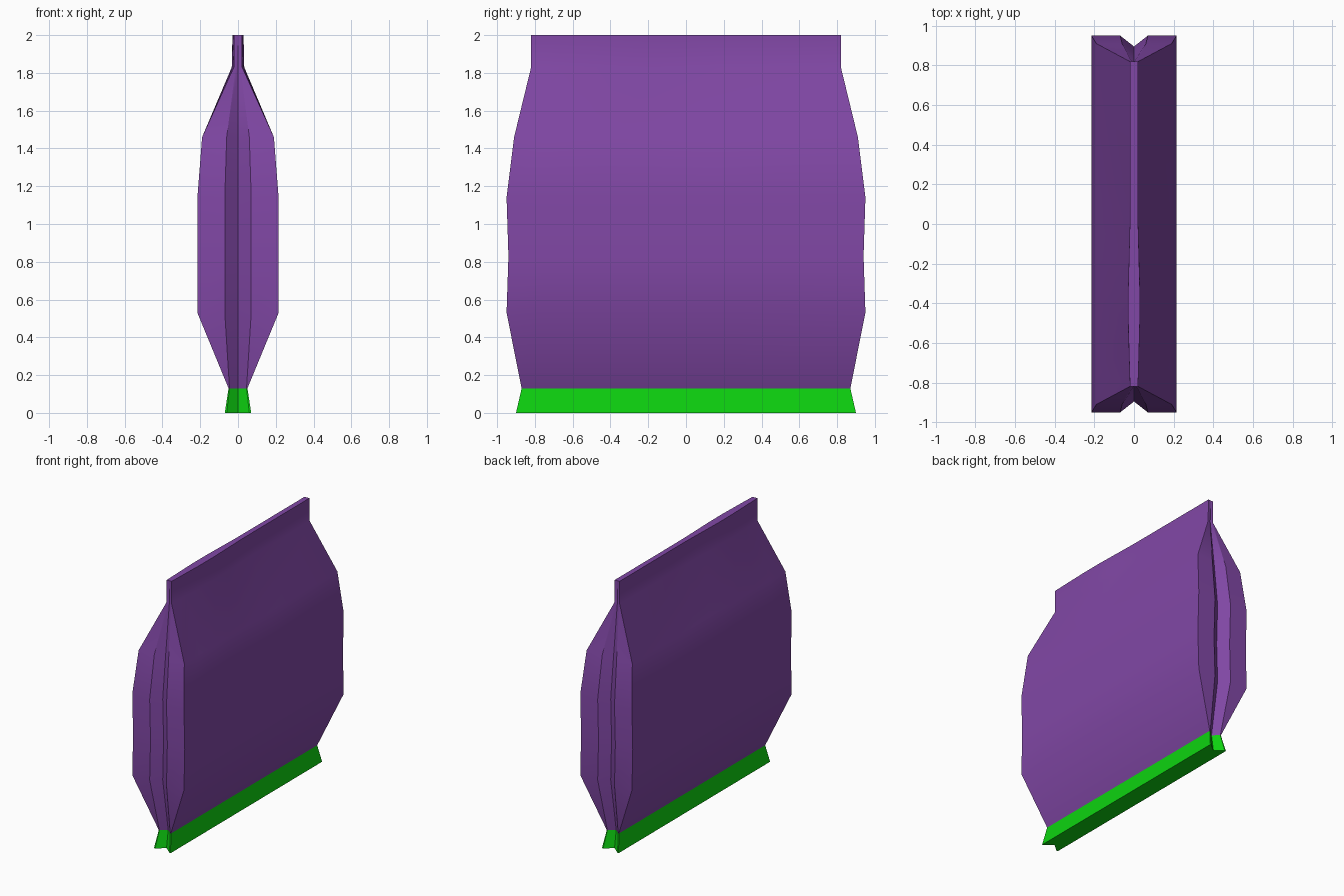
import bpy, bmesh, math

cube = bpy.data.objects.get("Cube")
if cube:
    bpy.data.objects.remove(cube, do_unlink=True)


def material(name, rgb):
    mat = bpy.data.materials.new(name)
    mat.use_nodes = True
    mat.diffuse_color = (*rgb, 1)
    mat.node_tree.nodes["Principled BSDF"].inputs["Base Color"].default_value = (*rgb, 1)
    return mat


# Positions along each long panel, as fractions of its half length
STEPS = [-1, -0.8, -0.6, -0.4, -0.2, 0, 0.2, 1]


def ring(z, thick, length, notch, depth, swell):
    """Outline of the bag at one height: two long panels, a folded notch at each end."""
    def half_thickness(t):
        bump = math.cos((t + 0.5) * math.pi / 1.2) ** 2 if -1 < t < 0.1 else 0
        return thick + swell * bump

    side = [(half_thickness(t), t * length) for t in STEPS]
    end = [(notch, length), (0, length - depth), (-notch, length)]
    half = side + end
    other = [(-half_thickness(t), t * length) for t in reversed(STEPS)]
    front = [(-x, -y) for x, y in end]
    return [(x, y, z) for x, y in half + other + front]


def loft(name, levels, mat):
    """Skin a stack of outlines and close both ends."""
    bm = bmesh.new()
    rings = [[bm.verts.new(p) for p in ring(*lv)] for lv in levels]
    count = len(rings[0])
    for low, high in zip(rings, rings[1:]):
        for i in range(count):
            j = (i + 1) % count
            bm.faces.new((low[i], low[j], high[j], high[i]))
    bm.faces.new(rings[0][::-1])
    bm.faces.new(rings[-1])
    bmesh.ops.recalc_face_normals(bm, faces=bm.faces)
    mesh = bpy.data.meshes.new(name)
    bm.to_mesh(mesh)
    bm.free()
    mesh.materials.append(mat)
    obj = bpy.data.objects.new(name, mesh)
    bpy.context.collection.objects.link(obj)
    bpy.ops.object.select_all(action="DESELECT")
    obj.select_set(True)
    bpy.context.view_layer.objects.active = obj
    bpy.ops.object.shade_smooth_by_angle(angle=math.radians(30))
    return obj


purple = material("purple", (0.22, 0.064, 0.38))
green = material("green", (0.004, 0.65, 0.005))

# Levels: height, half thickness, half length, notch half width, notch depth, swell
loft("bag_body", [
    (0.13, 0.05, 0.87, 0.045, 0.04, 0),
    (0.53, 0.215, 0.95, 0.07, 0.055, 0),
    (0.83, 0.215, 0.94, 0.07, 0.055, 0),
    (1.14, 0.215, 0.95, 0.07, 0.055, 0),
    (1.46, 0.19, 0.91, 0.06, 0.05, 0),
    (1.83, 0.022, 0.82, 0.012, 0.004, 0.012),
    (2.0, 0.02, 0.82, 0.01, 0.002, 0.01),
], purple)

# Flared green seal along the bottom
loft("bottom_seal", [
    (0, 0.07, 0.90, 0.06, 0.05, 0),
    (0.13, 0.05, 0.87, 0.045, 0.04, 0),
], green)
